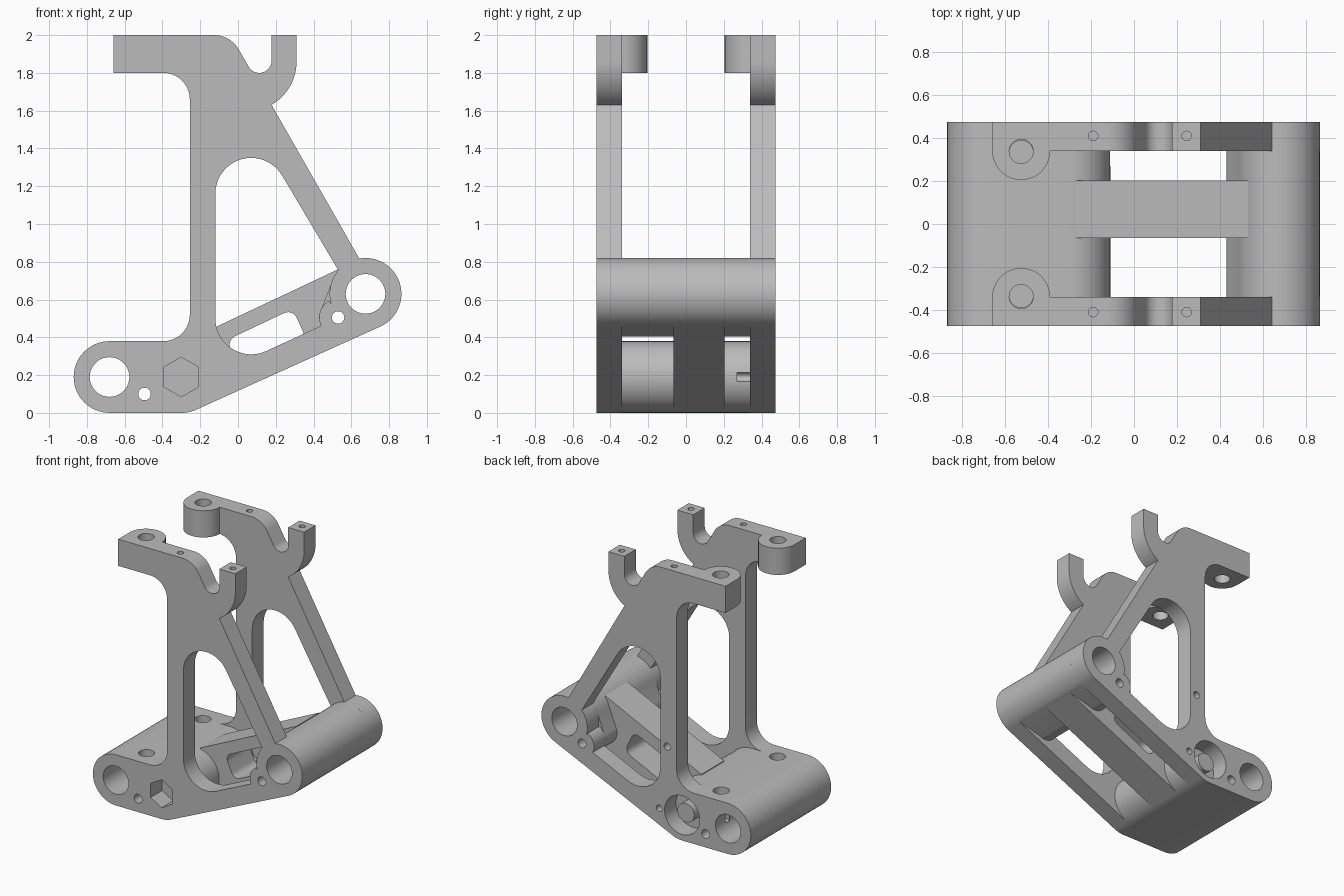
import bpy, bmesh
from math import cos, sin, radians, pi, tan
from mathutils import Vector, Matrix

cube = bpy.data.objects.get("Cube")
if cube:
    bpy.data.objects.remove(cube, do_unlink=True)

grey = bpy.data.materials.new("satin_grey")
grey.use_nodes = True
grey.diffuse_color = (0.5, 0.5, 0.5, 1)
for node in grey.node_tree.nodes:
    if node.type == 'BSDF_PRINCIPLED':
        node.inputs["Base Color"].default_value = grey.diffuse_color


def arc(c, r, a, b, n=20):
    """Points on an arc from angle a to b in degrees."""
    return [(c[0] + r * cos(radians(a + (b - a) * i / n)),
             c[1] + r * sin(radians(a + (b - a) * i / n))) for i in range(n + 1)]


def circle(c, r, n=40, start=0):
    return arc(c, r, start, start + 360, n)[:-1]


def fillet(before, corner, after, r, n=10):
    """Round a corner between two neighbouring points."""
    p = Vector(corner)
    u = (Vector(before) - p).normalized()
    v = (Vector(after) - p).normalized()
    half = u.angle(v) / 2
    start, end = p + u * r / tan(half), p + v * r / tan(half)
    centre = p + (u + v).normalized() * r / sin(half)
    a, b = start - centre, end - centre
    sweep = pi - 2 * half
    return [tuple(centre + (a * sin((1 - i / n) * sweep) + b * sin(i / n * sweep)) / sin(sweep))
            for i in range(n + 1)]


def rounded(points, r):
    out = []
    for i, p in enumerate(points):
        out += fillet(points[i - 1], p, points[(i + 1) % len(points)], r)
    return out


def prism(name, loops, low, high, upright=True):
    """Extrude a flat profile with holes along y, or along z if not upright."""
    data = bpy.data.curves.new(name, 'CURVE')
    data.dimensions, data.fill_mode = '2D', 'BOTH'
    data.extrude = (high - low) / 2
    for loop in loops:
        spline = data.splines.new('POLY')
        spline.points.add(len(loop) - 1)
        for point, (u, v) in zip(spline.points, loop):
            point.co = (u, v, 0, 1)
        spline.use_cyclic_u = True
    temp = bpy.data.objects.new(name, data)
    bpy.context.collection.objects.link(temp)
    bpy.context.view_layer.update()
    graph = bpy.context.evaluated_depsgraph_get()
    mesh = bpy.data.meshes.new_from_object(temp.evaluated_get(graph))
    bpy.data.objects.remove(temp, do_unlink=True)
    mid = (low + high) / 2
    if upright:
        mesh.transform(Matrix.Translation((0, mid, 0)) @ Matrix.Rotation(pi / 2, 4, 'X'))
    else:
        mesh.transform(Matrix.Translation((0, 0, mid)))
    bm = bmesh.new()
    bm.from_mesh(mesh)
    bmesh.ops.remove_doubles(bm, verts=bm.verts, dist=0.0002)
    bmesh.ops.recalc_face_normals(bm, faces=bm.faces)
    bm.to_mesh(mesh)
    bm.free()
    mesh.name = name
    mesh.materials.clear()
    mesh.materials.append(grey)
    obj = bpy.data.objects.new(name, mesh)
    bpy.context.collection.objects.link(obj)
    return obj


# Key centres in the side profile
rear, hub, nose, screw = (-.68, .19), (-.3, .19), (.675, .63), (.53, .505)
rear_screw = (-.495, .1)
R, BORE, PIN = .19, .105, .033
slope = -65.7
IN, OUT = .34, .475

# Side plate outline and its triangular window
strut_low, strut_high = (-.255, .38), (-.255, 1.8)
outline = (arc(rear, R, 270, 90)
           + fillet((-.68, .38), strut_low, strut_high, .14)
           + fillet(strut_low, strut_high, (-.66, 1.8), .14)
           + [(-.66, 1.8), (-.66, 2)]
           + fillet((-.66, 2), (-.04, 2), (.057, 1.8325), .15)
           + arc((.113, 1.865), .065, 210, 360)
           + [(.178, 2), (.31, 2)]
           + arc((.045, 1.86), .265, 0, -60)
           + arc(nose, R, 100, slope, 32)
           + arc(hub, R, slope, -90, 6))
window = (arc((.07, 1.16), R, 180, 30)
          + arc(nose, R, 139, 196, 10)
          + arc(screw, .1, 118, 206, 12)
          + arc((.07, .5), R, slope, -180))
bores = [circle(rear, BORE), circle(nose, BORE),
         circle(rear_screw, PIN, 20), circle(screw, PIN, 20)]

parts = []
hexagon = circle(hub, .105, 6, 30)
small_holes = [circle((-.11, .19), .024, 16), circle((-.177, .67), .027, 16)]
parts.append(prism("front_side_plate", [outline, window, hexagon] + bores, -OUT, -IN))
parts.append(prism("back_side_plate",
                   [outline, window, circle(hub, .145)] + bores + small_holes, IN, OUT))
parts.append(prism("hub_pin", [circle(hub, .07)], IN - .01, .43))

# Cross members between the plates
parts.append(prism("rear_cross_block",
                   [arc(rear, R, 270, 90) + arc(hub, R, 90, -90),
                    circle(rear, BORE), circle(rear_screw, PIN, 20)], -IN, IN))
parts.append(prism("nose_cross_tube",
                   [arc(nose, R, 165, -62, 36) + arc(screw, .1, -62, -210),
                    circle(nose, BORE), circle(screw, PIN, 20)], -IN, IN))
beam = [(-.27, .383), (.53, .76), (.54, .65), (.485, .5), (.53, .455),
        (.62, .48), (.753, .457), (-.222, .017), hub]
slot = rounded([(-.06, .385), (.29, .55), (.364, .386), (.014, .221)], .05)
parts.append(prism("centre_beam", [beam, slot], -.065, .203))

# Rounded mounting pads at the top
for side, label in ((-1, "front"), (1, "back")):
    pad = [(x, side * y) for x, y in arc((-.525, IN), .135, 180, 360)]
    parts.append(prism(label + "_mounting_pad", [pad], 1.8, 2, upright=False))

# Vertical drilled holes
drills = []
for side in (-1, 1):
    for x, y, r, low, high in ((-.525, .338, .056, 1.7, 2.1), (-.525, .333, .056, .15, .5),
                               (-.19, .41, .022, 1.9, 2.1), (.245, .41, .022, 1.9, 2.1)):
        drills.append(prism("drill", [circle((x, side * y), r, 28)], low, high, upright=False))
drills.append(prism("drill", [circle((-.11, .19), .024, 16)], .27, .36))


def box(obj):
    pts = [v.co for v in obj.data.vertices]
    return [(min(p[i] for p in pts), max(p[i] for p in pts)) for i in range(3)]


for part in parts:
    if part.name in ("hub_pin", "centre_beam", "nose_cross_tube"):
        continue
    for drill in drills:
        # the grooving drill only touches the cross block
        if drill == drills[-1] and part.name != "rear_cross_block":
            continue
        if all(a[0] < b[1] and b[0] < a[1] for a, b in zip(box(part), box(drill))):
            cut = part.modifiers.new("hole", 'BOOLEAN')
            cut.operation, cut.solver, cut.object = 'DIFFERENCE', 'EXACT', drill
bpy.context.view_layer.update()
graph = bpy.context.evaluated_depsgraph_get()
cut_meshes = [bpy.data.meshes.new_from_object(p.evaluated_get(graph)) for p in parts]
for part, mesh in zip(parts, cut_meshes):
    part.modifiers.clear()
    part.data = mesh
for drill in drills:
    bpy.data.objects.remove(drill, do_unlink=True)

# Smooth the round walls, keep edges crisp
bpy.ops.object.select_all(action='DESELECT')
for part in parts:
    part.select_set(True)
bpy.context.view_layer.objects.active = parts[0]
bpy.ops.object.shade_smooth_by_angle(angle=radians(30))
